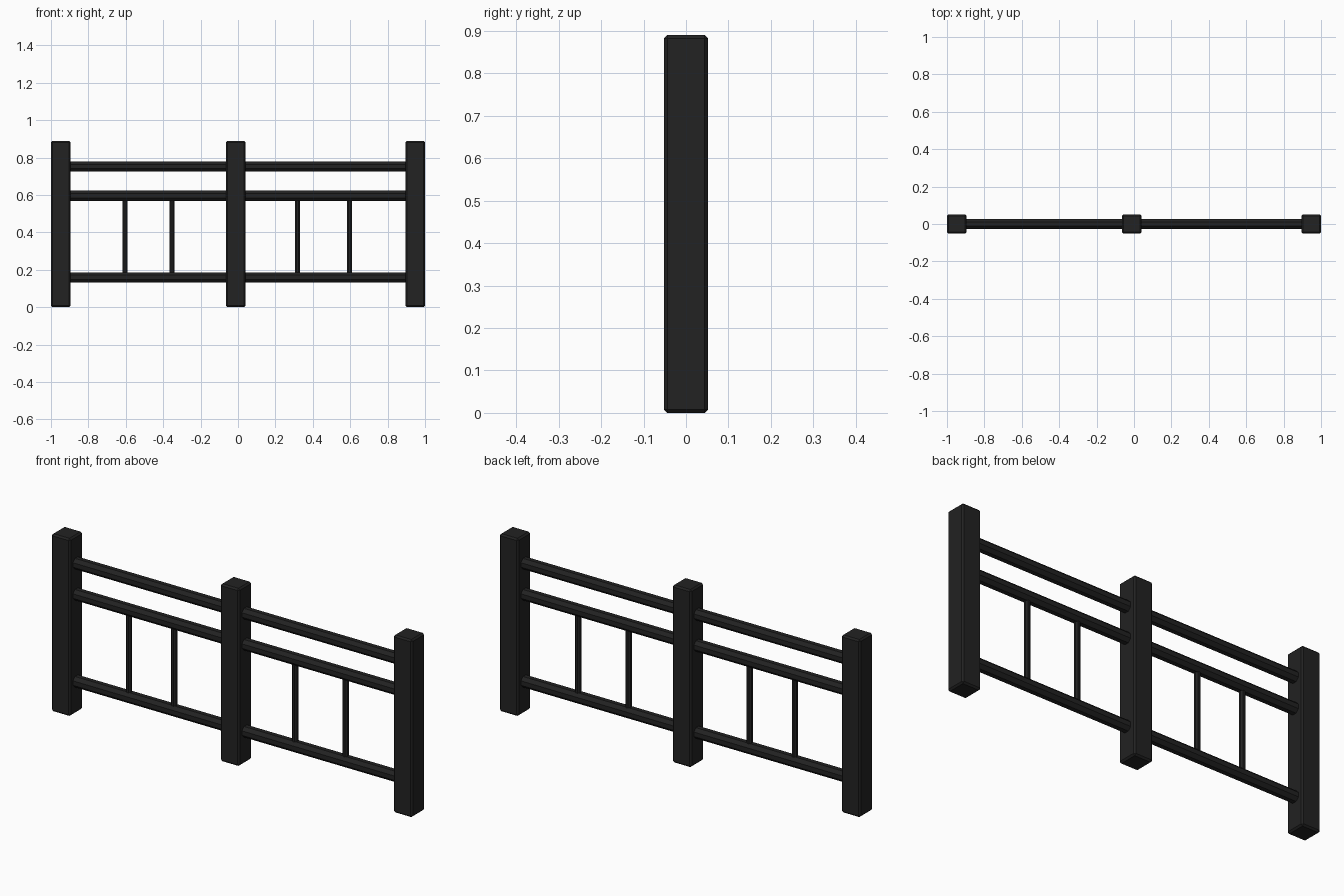
import bpy, math

if "Cube" in bpy.data.objects:
    bpy.data.objects.remove(bpy.data.objects["Cube"])

# Single dark paint colour
dark = bpy.data.materials.new("charcoal_black")
dark.diffuse_color = (0.016, 0.016, 0.016, 1)
dark.use_nodes = True
dark.node_tree.nodes["Principled BSDF"].inputs["Base Color"].default_value = dark.diffuse_color


def post(name, x):
    bpy.ops.mesh.primitive_cube_add(size=1, location=(x, 0, 0.445))
    o = bpy.context.object
    o.name = name
    o.scale = (0.104, 0.104, 0.89)
    bpy.ops.object.transform_apply(location=False, rotation=False, scale=True)
    b = o.modifiers.new("edge_chamfer", 'BEVEL')
    b.width = 0.008
    b.segments = 1
    o.data.materials.append(dark)


def rod(name, radius, length, loc, along_x):
    # eight-sided rod with flats facing front and top
    bpy.ops.mesh.primitive_cylinder_add(vertices=8, radius=radius / math.cos(math.pi / 8),
                                        depth=length, location=(0, 0, 0))
    o = bpy.context.object
    o.name = name
    o.rotation_euler = (0, 0, math.pi / 8)
    bpy.ops.object.transform_apply(location=False, rotation=True, scale=False)
    if along_x:
        o.rotation_euler = (0, math.pi / 2, 0)
    o.location = loc
    o.data.materials.append(dark)


# Posts
for name, x in (("left_post", -0.948), ("middle_post", -0.011), ("right_post", 0.948)):
    post(name, x)

# Horizontal rails
for name, z in (("bottom_rail", 0.16), ("middle_rail", 0.596), ("top_rail", 0.752)):
    rod(name, 0.027, 1.81, (0, 0, z), True)

# Thin upright bars between bottom and middle rails
for i, x in enumerate((-0.604, -0.353, 0.318, 0.597)):
    rod(f"upright_bar_{i + 1}", 0.0135, 0.42, (x, 0, 0.378), False)
